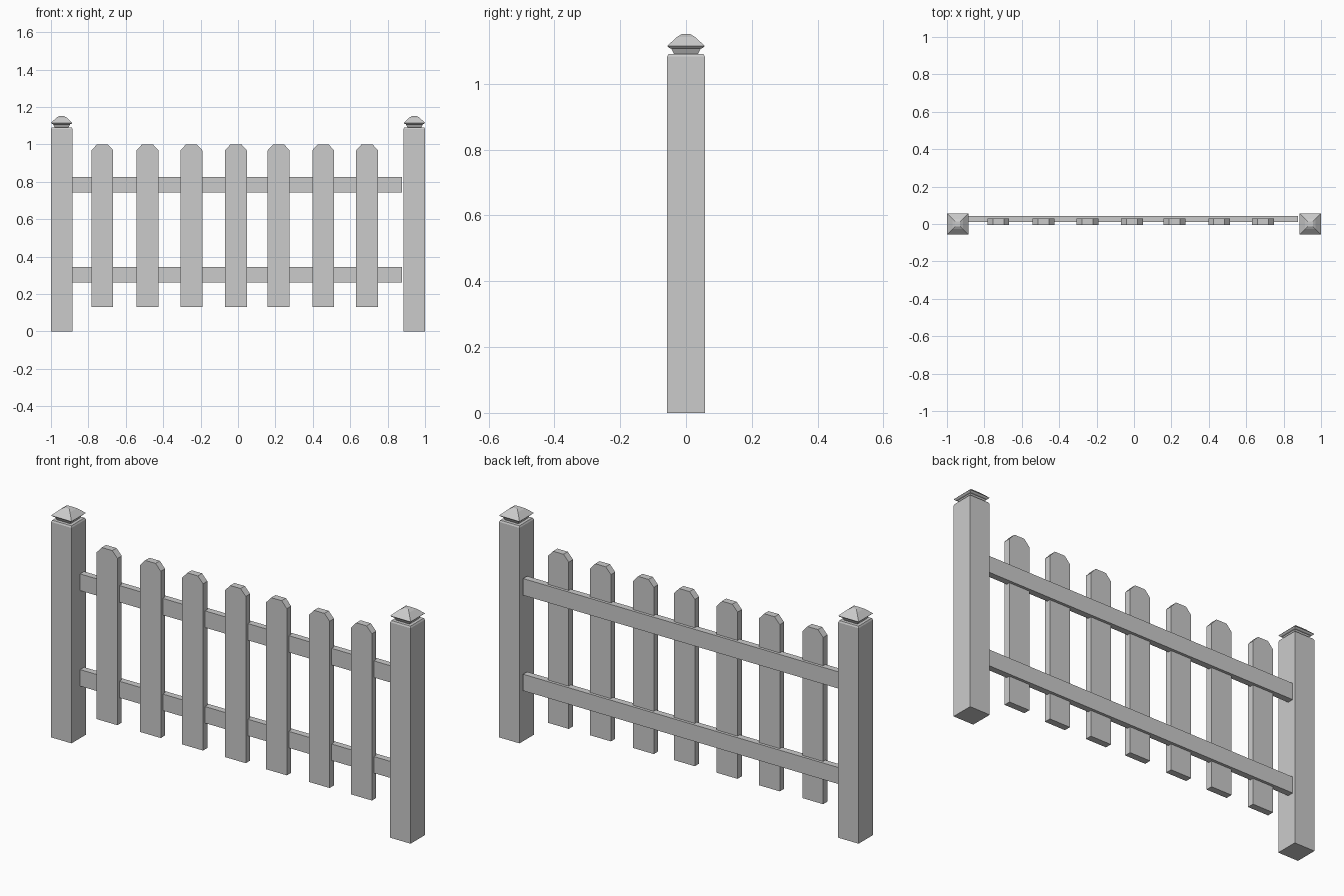
import bpy, bmesh

if "Cube" in bpy.data.objects:
    bpy.data.objects.remove(bpy.data.objects["Cube"])


def make_object(name, bm):
    bmesh.ops.recalc_face_normals(bm, faces=bm.faces[:])
    mesh = bpy.data.meshes.new(name)
    bm.to_mesh(mesh)
    bm.free()
    obj = bpy.data.objects.new(name, mesh)
    bpy.context.collection.objects.link(obj)
    return obj


def prism(name, outline, y0, y1):
    """Extrude a front-view (x, z) outline from y0 to y1."""
    bm = bmesh.new()
    face = bm.faces.new([bm.verts.new((x, y0, z)) for x, z in outline])
    ext = bmesh.ops.extrude_face_region(bm, geom=[face])
    moved = [v for v in ext["geom"] if isinstance(v, bmesh.types.BMVert)]
    bmesh.ops.translate(bm, verts=moved, vec=(0, y1 - y0, 0))
    return make_object(name, bm)


def square_stack(name, cx, profile):
    """Loft square rings given as (half width, z)."""
    bm = bmesh.new()
    rings = [[bm.verts.new((cx + sx * h, sy * h, z))
              for sx, sy in ((-1, -1), (1, -1), (1, 1), (-1, 1))]
             for h, z in profile]
    for a, b in zip(rings, rings[1:]):
        for i in range(4):
            j = (i + 1) % 4
            bm.faces.new((a[i], a[j], b[j], b[i]))
    bm.faces.new(rings[0][::-1])
    bm.faces.new(rings[-1])
    return make_object(name, bm)


# Posts with flared neck and pyramid cap
post = [(0.057, 0), (0.057, 1.083), (0.053, 1.091)]
cap = [(0.037, 1.091), (0.045, 1.107), (0.051, 1.109), (0.057, 1.115),
       (0.028, 1.142), (0.013, 1.151)]
for side, cx in (("left", -0.943), ("right", 0.943)):
    square_stack(side + "_post", cx, post)
    square_stack(side + "_post_cap", cx, cap)

# Horizontal rails
for name, z0, z1 in (("lower_rail", 0.262, 0.345), ("upper_rail", 0.742, 0.826)):
    prism(name, [(-0.886, z0), (0.876, z0), (0.876, z1), (-0.886, z1)], 0.011, 0.043)

# Pickets with clipped top corners
W, C = 0.058, 0.029
for i, x in enumerate((-0.725, -0.484, -0.249, -0.011, 0.217, 0.455, 0.69)):
    prism(f"picket_{i + 1}",
          [(x - W, 0.13), (x + W, 0.13), (x + W, 0.968), (x + W - C, 1.0),
           (x - W + C, 1.0), (x - W, 0.968)], -0.005, 0.029)
